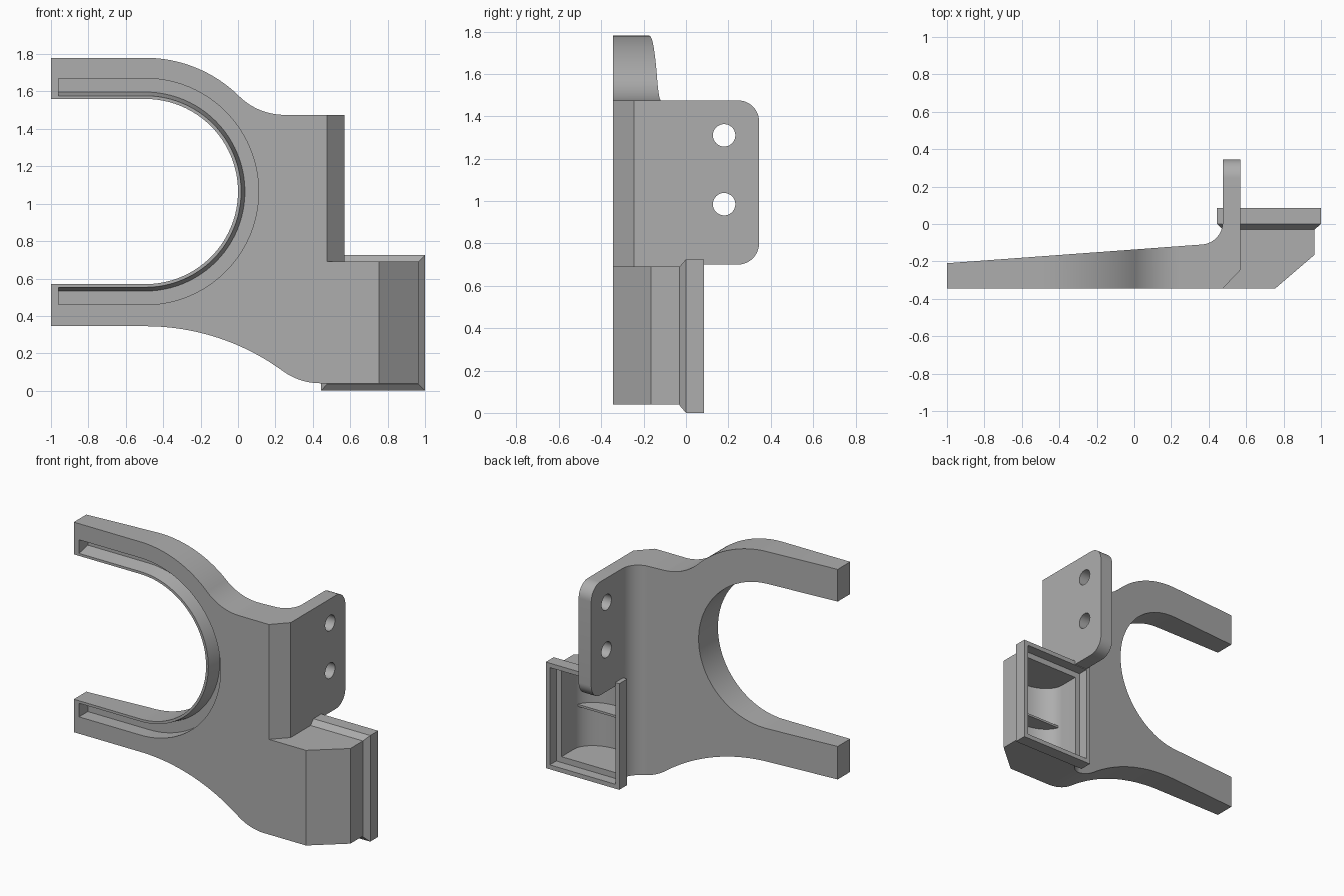
import bpy
import bmesh
from math import sin, cos, atan, degrees, radians
from mathutils import Vector

cube = bpy.data.objects.get("Cube")
if cube:
    bpy.data.objects.remove(cube, do_unlink=True)

grey = bpy.data.materials.new("plain grey")
grey.use_nodes = True
grey.diffuse_color = (0.42, 0.42, 0.42, 1)
grey.node_tree.nodes["Principled BSDF"].inputs["Base Color"].default_value = (0.42, 0.42, 0.42, 1)


def arc(cx, cy, rx, ry, start, end, n=24):
    """Points on an elliptical arc, angles in degrees."""
    angles = [radians(start + (end - start) * i / n) for i in range(n + 1)]
    return [(cx + rx * cos(a), cy + ry * sin(a)) for a in angles]


def place(p, axis, d):
    """Lift a profile point into 3D at distance d along an axis."""
    return {"x": (d, p[0], p[1]), "y": (p[0], d, p[1]), "z": (p[0], p[1], d)}[axis]


def loft(name, axis, sections):
    """Closed solid through (distance, profile) sections."""
    bm = bmesh.new()
    rings = [[bm.verts.new(place(p, axis, d)) for p in pts] for d, pts in sections]
    n = len(rings[0])
    for a, b in zip(rings, rings[1:]):
        for i in range(n):
            j = (i + 1) % n
            bm.faces.new((a[i], a[j], b[j], b[i]))
    bm.faces.new(rings[0])
    bm.faces.new(rings[-1])
    bmesh.ops.recalc_face_normals(bm, faces=bm.faces)
    mesh = bpy.data.meshes.new(name)
    bm.to_mesh(mesh)
    bm.free()
    mesh.materials.append(grey)
    obj = bpy.data.objects.new(name, mesh)
    bpy.context.collection.objects.link(obj)
    return obj


def prism(name, axis, a, b, pts):
    return loft(name, axis, [(a, pts), (b, pts)])


def rect(x0, x1, z0, z1):
    return [(x0, z0), (x1, z0), (x1, z1), (x0, z1)]


def combine(target, tool, operation):
    """Apply a boolean and drop the tool."""
    mod = target.modifiers.new("cut", "BOOLEAN")
    mod.operation = operation
    mod.solver = "EXACT"
    mod.object = tool
    bpy.context.view_layer.objects.active = target
    bpy.ops.object.modifier_apply(modifier=mod.name)
    bpy.data.objects.remove(tool, do_unlink=True)


FRONT = -0.345
CX, CZ = -0.495, 1.065     # centre of the fork's round opening


def fork_path(r, x_end):
    """U shape around the opening, from the upper arm tip to the lower."""
    return [(x_end, CZ + r)] + arc(CX, CZ, r, r, 90, -90, 48) + [(x_end, CZ - r)]


# Forked plate: front outline
fillet = 0.348
blend = 45.5
outline = [(-1, 1.78)]
outline += arc(CX, CZ, 0.715, 0.715, 90, blend)
outline += arc(0.25, 1.475 + fillet, fillet, fillet, 180 + blend, 270)[1:]
outline += [(0.57, 1.475), (0.57, 0.04)]
# S curve under the lower arm
drop, run, small = 0.305, 0.935, 0.34
turn = 2 * atan(drop / run)
large = run / sin(turn) - small
turn = degrees(turn)
outline += arc(0.44, 0.04 + small, small, small, 270, 270 - turn)
outline += arc(CX, 0.345 - large, large, large, 90 - turn, 90)[1:]
outline += [(-1, 0.345)]
outline += fork_path(0.495, -1)[::-1]
bracket = prism("fork_bracket", "y", -0.5, 0.2, outline)

# Tapered thickness with a fillet towards the mounting tab
taper = [(-1.1, FRONT), (0.475, FRONT), (0.57, -0.245), (0.57, 0.01), (0.475, 0.01)]
taper += arc(0.355, 0.01, 0.12, 0.12, 0, -86, 16)
taper += [(-1.1, -0.217)]
combine(bracket, prism("taper", "z", -0.1, 1.9, taper), "INTERSECT")

# Mounting tab with rounded rear corners
tab = [(-0.245, 0.70)] + arc(0.245, 0.80, 0.1, 0.1, -90, 0, 12)
tab += arc(0.245, 1.375, 0.1, 0.1, 0, 90, 12) + [(-0.245, 1.475)]
combine(bracket, prism("tab", "x", 0.475, 0.57, tab), "UNION")

# Housing with a chamfered corner
housing = [(0.44, FRONT), (0.755, FRONT), (0.965, -0.165), (0.965, 0.02), (0.475, 0.02), (0.475, -0.15), (0.44, -0.15)]
combine(bracket, prism("housing", "z", 0.04, 0.69, housing), "UNION")

# Flared rim at the back of the housing
inner, outer = rect(0.475, 0.965, 0.035, 0.69), rect(0.445, 1.0, 0.0, 0.725)
combine(bracket, loft("rim", "y", [(-0.03, inner), (0, outer), (0.085, outer)]), "UNION")

# Stepped opening and curved cavity
combine(bracket, prism("recess", "y", 0.015, 0.1, rect(0.475, 0.97, 0.03, 0.695)), "DIFFERENCE")
cavity = [(0.93, 0.05)] + arc(0.72, -0.12, 0.21, 0.15, 0, -180, 32) + [(0.51, 0.05)]
combine(bracket, prism("cavity", "z", 0.07, 0.655, cavity), "DIFFERENCE")

# Thin shelf inside the cavity
shelf = arc(0.72, -0.12, 0.22, 0.16, -12, -168, 32)
combine(bracket, prism("shelf", "z", 0.35, 0.365, shelf), "UNION")

# Groove in the fork's front, with a sloped inner lip
wall = fork_path(0.605, -0.96)[::-1]
edge = fork_path(0.512, -0.96) + wall
floor = fork_path(0.532, -0.96) + wall
groove = loft("groove", "y", [(-0.4, edge), (FRONT, edge), (-0.25, floor)])
combine(bracket, groove, "DIFFERENCE")

# Screw holes through the tab
for z in (0.985, 1.31):
    hole = prism("hole", "x", 0.4, 0.65, arc(0.18, z, 0.053, 0.053, 0, 360, 32)[:-1])
    combine(bracket, hole, "DIFFERENCE")

bpy.ops.object.select_all(action="DESELECT")
bracket.select_set(True)
bpy.context.view_layer.objects.active = bracket
bpy.ops.object.shade_smooth_by_angle(angle=radians(25))
